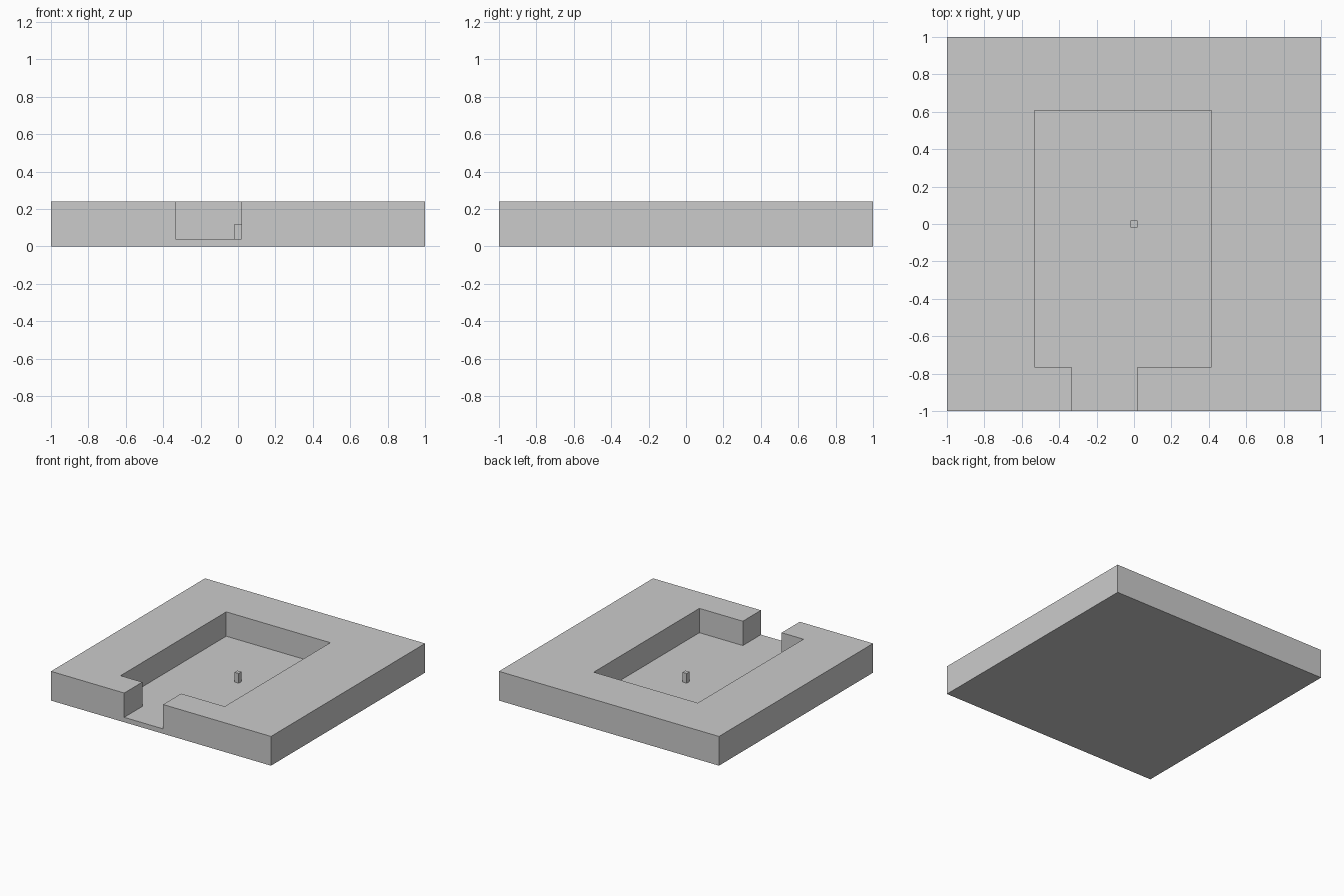
import bpy
import bmesh

if "Cube" in bpy.data.objects:
    bpy.data.objects.remove(bpy.data.objects["Cube"])

grey = bpy.data.materials.new("plain grey")
grey.diffuse_color = (0.6, 0.6, 0.6, 1)
grey.use_nodes = True
grey.node_tree.nodes["Principled BSDF"].inputs["Base Color"].default_value = grey.diffuse_color

HEIGHT, FLOOR, POST_TOP = 0.24, 0.04, 0.12


def prism(name, outline, z0, z1):
    """Extrude a flat xy outline from z0 to z1."""
    bm = bmesh.new()
    face = bm.faces.new([bm.verts.new((x, y, z0)) for x, y in outline])
    top = bmesh.ops.extrude_face_region(bm, geom=[face])["geom"]
    verts = [v for v in top if isinstance(v, bmesh.types.BMVert)]
    bmesh.ops.translate(bm, verts=verts, vec=(0, 0, z1 - z0))
    bmesh.ops.recalc_face_normals(bm, faces=bm.faces)
    mesh = bpy.data.meshes.new(name)
    bm.to_mesh(mesh)
    bm.free()
    mesh.materials.append(grey)
    obj = bpy.data.objects.new(name, mesh)
    bpy.context.collection.objects.link(obj)
    return obj


def rect(x0, x1, y0, y1):
    return [(x0, y0), (x1, y0), (x1, y1), (x0, y1)]


# Square block
block = prism("walled_block", rect(-1, 1, -1, 1), 0, HEIGHT)

# Room with a doorway running out through the front wall
room = [(-0.334, -1.1), (0.019, -1.1), (0.019, -0.765), (0.414, -0.765),
        (0.414, 0.607), (-0.532, 0.607), (-0.532, -0.765), (-0.334, -0.765)]
cutter = prism("room_cutter", room, FLOOR, HEIGHT + 0.1)
cut = block.modifiers.new("room", "BOOLEAN")
cut.operation, cut.solver, cut.object = "DIFFERENCE", "EXACT", cutter
bpy.context.view_layer.objects.active = block
bpy.ops.object.modifier_apply(modifier=cut.name)
bpy.data.objects.remove(cutter)

# Small post standing on the floor at the centre
prism("centre_post", rect(-0.019, 0.019, -0.019, 0.019), FLOOR, POST_TOP)
